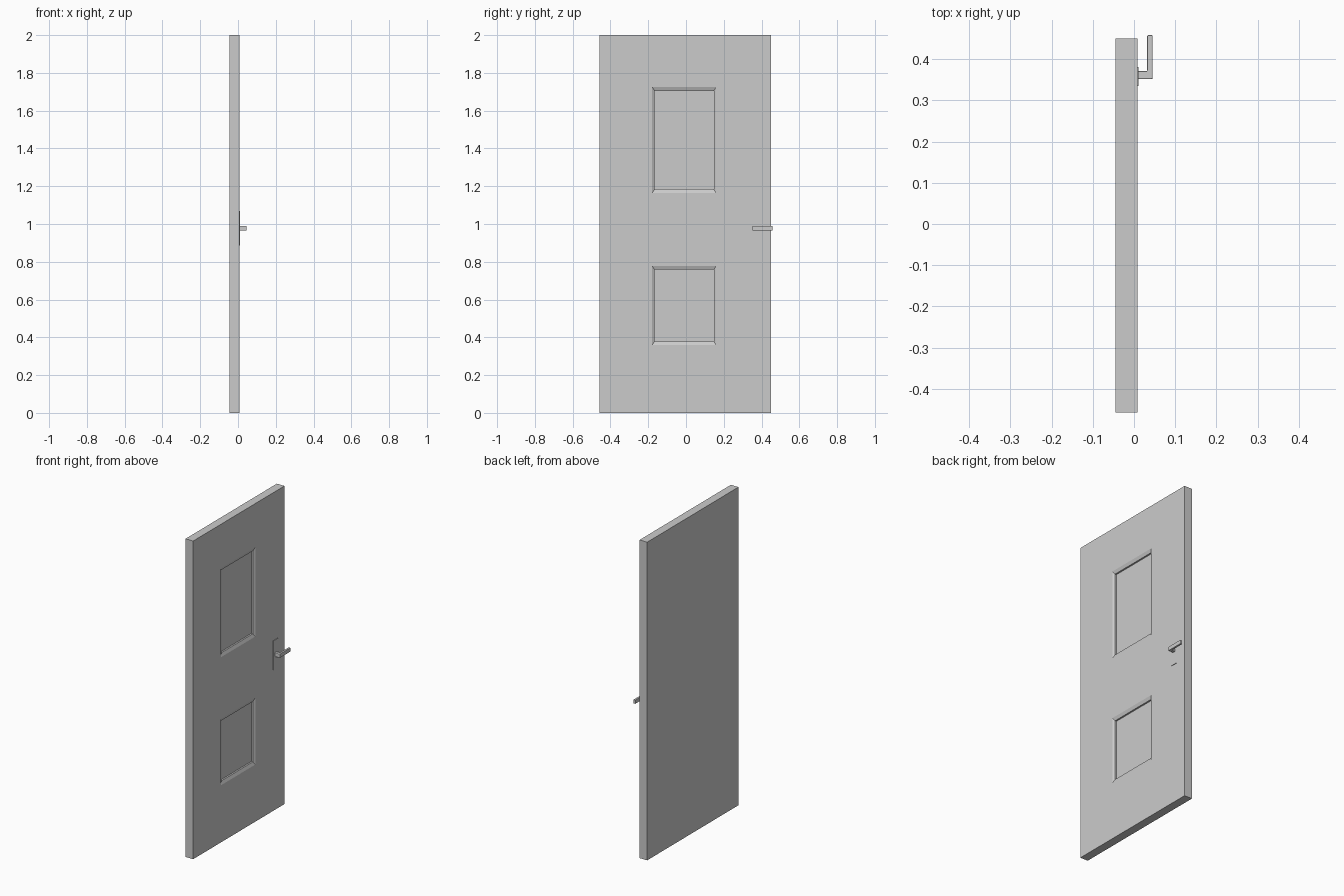
import bpy, bmesh

if "Cube" in bpy.data.objects:
    bpy.data.objects.remove(bpy.data.objects["Cube"])

FRONT, BACK = 0.008, -0.045


def finish(bm, name):
    bmesh.ops.recalc_face_normals(bm, faces=bm.faces)
    mesh = bpy.data.meshes.new(name)
    bm.to_mesh(mesh)
    bm.free()
    obj = bpy.data.objects.new(name, mesh)
    bpy.context.collection.objects.link(obj)
    return obj


def sink(bm, face, margin_y, margin_z, depth):
    # extrude one face, shrink it by the margins and push it into the door
    c = face.calc_center_median()
    new = bmesh.ops.extrude_discrete_faces(bm, faces=[face])["faces"][0]
    for v in new.verts:
        v.co.y += margin_y if v.co.y < c.y else -margin_y
        v.co.z += margin_z if v.co.z < c.z else -margin_z
        v.co.x -= depth
    return new


# door slab: gridded front face, two sunk panels, flat back
ys = [-0.457, -0.179, 0.160, 0.450]
zs = [0.0, 0.359, 0.778, 1.164, 1.725, 2.0]
bm = bmesh.new()
grid = [[bm.verts.new((FRONT, y, z)) for z in zs] for y in ys]
front = {}
for i in range(len(ys) - 1):
    for j in range(len(zs) - 1):
        front[i, j] = bm.faces.new((grid[i][j], grid[i + 1][j],
                                    grid[i + 1][j + 1], grid[i][j + 1]))
back = bmesh.ops.extrude_face_region(bm, geom=list(front.values()),
                                     use_keep_orig=True)["geom"]
for v in back:
    if isinstance(v, bmesh.types.BMVert):
        v.co.x = BACK
for key in ((1, 1), (1, 3)):
    slope = sink(bm, front[key], 0.013, 0.020, 0.008)   # sloped moulding
    sink(bm, slope, 0.0, 0.0, 0.010)                    # straight step
finish(bm, "door_slab")

# handle back plate
bm = bmesh.new()
bmesh.ops.create_cube(bm, size=1)
for v in bm.verts:
    v.co = (0.009 + v.co.x * 0.004, 0.358 + v.co.y * 0.046,
            0.978 + v.co.z * 0.184)
finish(bm, "handle_plate")

# lever handle: L-shaped profile extruded upward
profile = [(0.008, 0.351), (0.045, 0.351), (0.045, 0.458),
           (0.032, 0.458), (0.032, 0.371), (0.008, 0.371)]
bm = bmesh.new()
base = bm.faces.new([bm.verts.new((x, y, 0.965)) for x, y in profile])
top = bmesh.ops.extrude_face_region(bm, geom=[base], use_keep_orig=True)["geom"]
for v in top:
    if isinstance(v, bmesh.types.BMVert):
        v.co.z = 0.990
lever = finish(bm, "lever_handle")
bev = lever.modifiers.new("soft_edges", "BEVEL")
bev.width = 0.0025
bev.segments = 2
